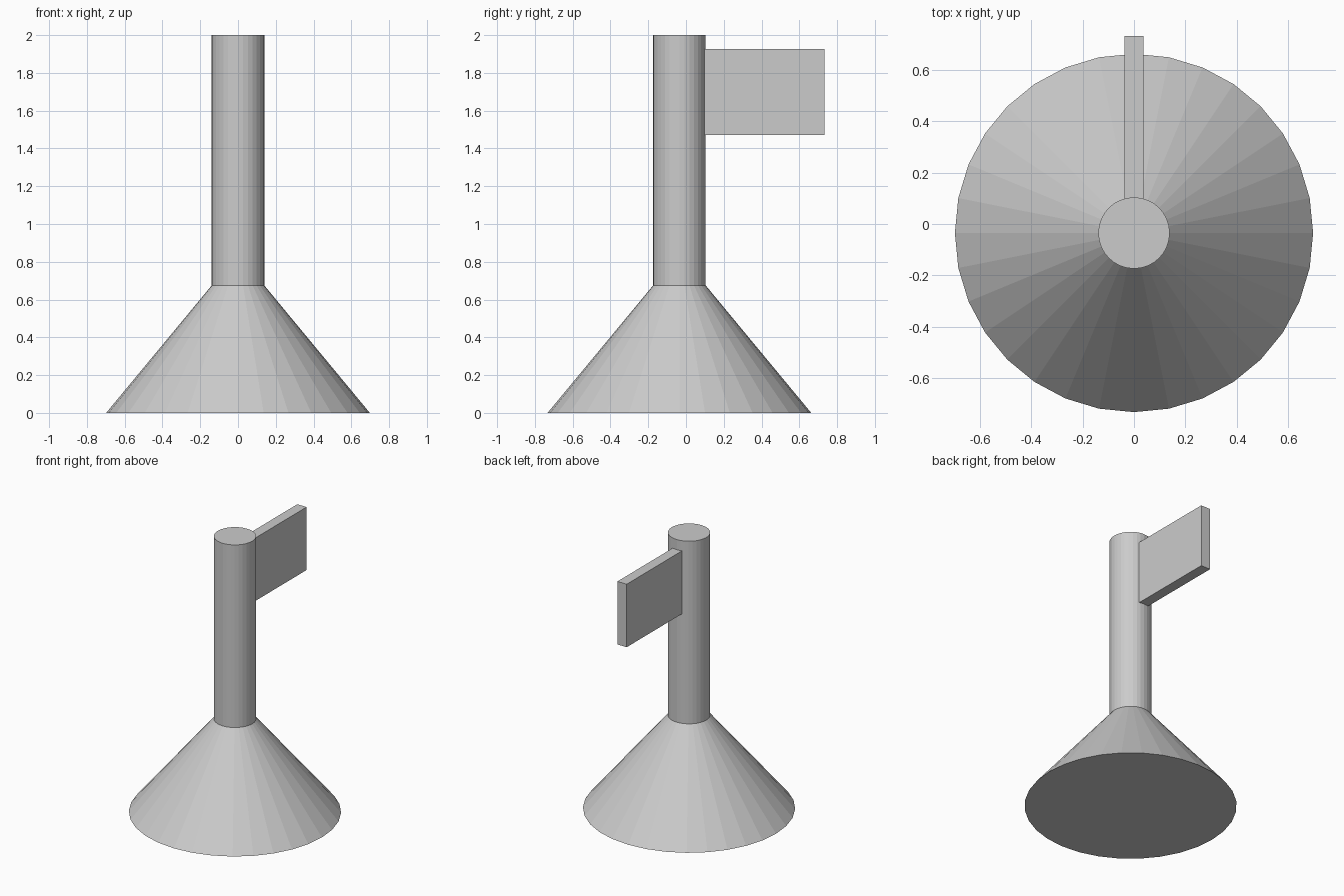
import bpy

default = bpy.data.objects.get("Cube")
if default:
    bpy.data.objects.remove(default, do_unlink=True)

CENTRE_Y = -0.035
SIDES = 32
POLE_RADIUS = 0.139
BASE_HEIGHT = 0.675

grey = bpy.data.materials.new("plain_grey")
grey.use_nodes = True
colour = (0.6, 0.6, 0.6, 1)
grey.diffuse_color = colour
grey.node_tree.nodes["Principled BSDF"].inputs["Base Color"].default_value = colour


def finish(name):
    obj = bpy.context.object
    obj.name = name
    obj.data.materials.append(grey)
    return obj


def tapered_column(name, bottom, top, radius_bottom, radius_top):
    bpy.ops.mesh.primitive_cone_add(
        vertices=SIDES, radius1=radius_bottom, radius2=radius_top,
        depth=top - bottom, location=(0, CENTRE_Y, (bottom + top) / 2))
    return finish(name)


# Flared base and upright pole
tapered_column("base", 0, BASE_HEIGHT, 0.698, POLE_RADIUS)
tapered_column("pole", BASE_HEIGHT, 2, POLE_RADIUS, POLE_RADIUS)

# Flat panel reaching backwards, its inner end set into the pole
y0, y1, z0, z1 = 0.08, 0.733, 1.47, 1.927
bpy.ops.mesh.primitive_cube_add(size=1, location=(0, (y0 + y1) / 2, (z0 + z1) / 2))
panel = finish("panel")
panel.scale = (0.075, y1 - y0, z1 - z0)
bpy.ops.object.transform_apply(location=False, rotation=False, scale=True)
